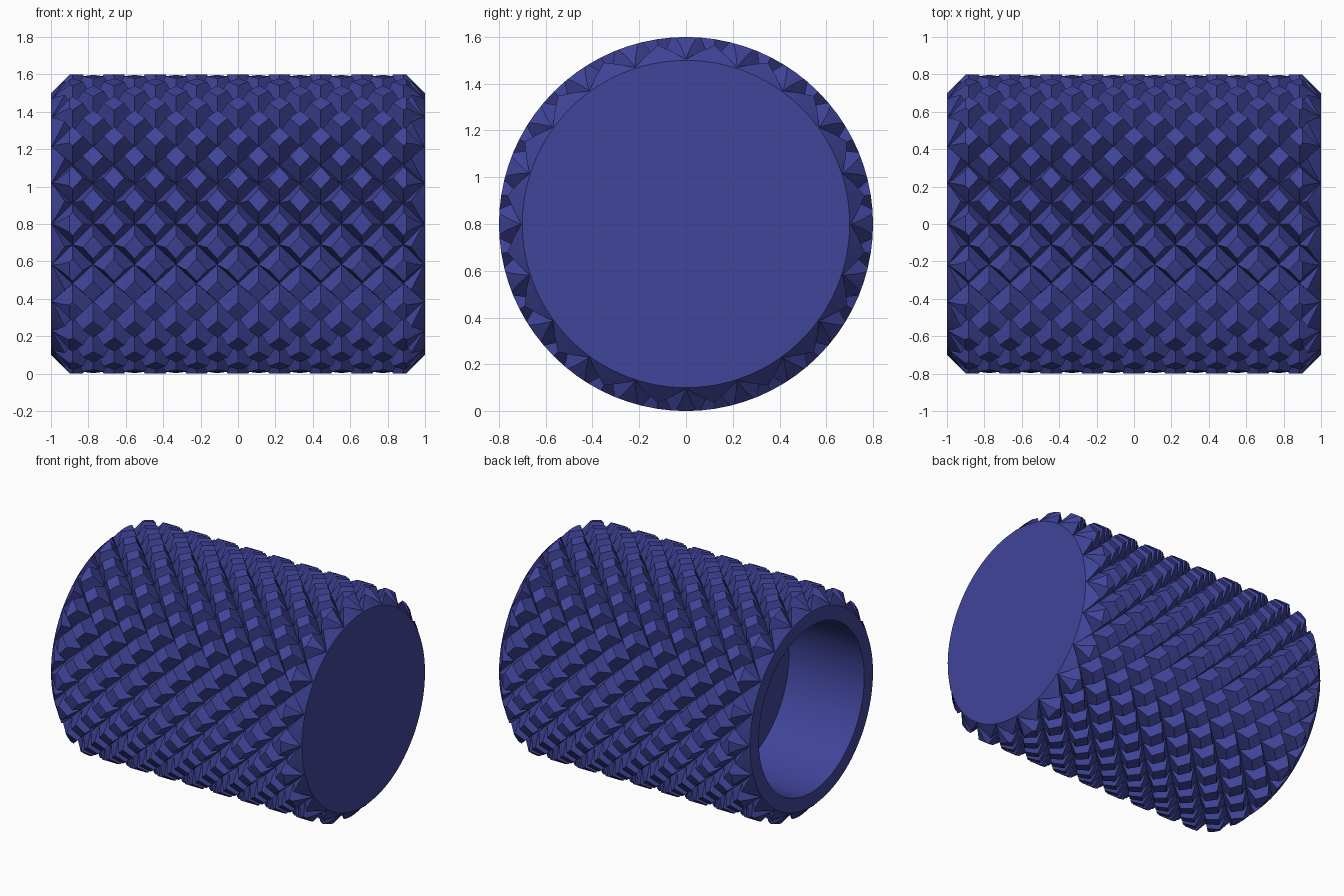
import bpy, bmesh, math

if "Cube" in bpy.data.objects:
    bpy.data.objects.remove(bpy.data.objects["Cube"])

AXIS_Z = 0.8           # height of the barrel axis
TOP, VALLEY = 0.8, 0.702
STEP = 0.0553          # quarter of the knurl pitch along the axis
ROUND = 80             # four columns per tooth, twenty teeth around
HALF = 20              # rows either side of the middle

blue = bpy.data.materials.new("navy blue")
blue.diffuse_color = (0.051, 0.058, 0.318, 1)
blue.use_nodes = True
blue.node_tree.nodes["Principled BSDF"].inputs["Base Color"].default_value = blue.diffuse_color


def make_object(name, bm):
    bmesh.ops.recalc_face_normals(bm, faces=bm.faces)
    mesh = bpy.data.meshes.new(name)
    bm.to_mesh(mesh)
    bm.free()
    mesh.materials.append(blue)
    obj = bpy.data.objects.new(name, mesh)
    bpy.context.collection.objects.link(obj)
    return obj


def point(x, r, angle):
    return (x, -r * math.cos(angle), AXIS_Z + r * math.sin(angle))


def knurl_phase(i, j):
    """0 and 4 are tooth centres, 2 is the groove between them."""
    return min(i % 4, -i % 4) + min(j % 4, -j % 4)


# Knurled barrel: flat-topped diamond teeth between crossing helical grooves
bm = bmesh.new()
rings = []
for i in range(-HALF, HALF + 1):
    rings.append([bm.verts.new(point(i * STEP,
                                     VALLEY if knurl_phase(i, j) == 2 else TOP,
                                     j * math.tau / ROUND))
                  for j in range(ROUND)])
for i in range(2 * HALF):
    for j in range(ROUND):
        k = (j + 1) % ROUND
        a, b, c, d = rings[i][j], rings[i + 1][j], rings[i + 1][k], rings[i][k]
        row = i - HALF
        if knurl_phase(row, j) == knurl_phase(row + 1, j + 1):
            bm.faces.new((a, b, c))
            bm.faces.new((a, c, d))
        else:
            bm.faces.new((a, b, d))
            bm.faces.new((b, c, d))
# Fan caps close the ends
for ring, x in ((rings[0], -HALF * STEP), (rings[-1], HALF * STEP)):
    centre = bm.verts.new((x, 0, AXIS_Z))
    for j in range(ROUND):
        bm.faces.new((ring[j], ring[(j + 1) % ROUND], centre))
barrel = make_object("knurled_cap", bm)

# Envelope: chamfered ends with a blind bore in the left end
profile = [(1, 0), (1, 0.7), (0.85, 0.85), (-0.85, 0.85), (-1, 0.7),
           (-1, 0.6), (-0.4, 0.6), (-0.4, 0)]
SEG = 128
bm = bmesh.new()
loops = []
for x, r in profile:
    if r == 0:
        loops.append([bm.verts.new((x, 0, AXIS_Z))] * SEG)
    else:
        loops.append([bm.verts.new(point(x, r, (s + 0.37) * math.tau / SEG))
                      for s in range(SEG)])
for p, q in zip(loops, loops[1:]):
    for s in range(SEG):
        t = (s + 1) % SEG
        corners = list(dict.fromkeys((p[s], p[t], q[t], q[s])))
        bm.faces.new(corners)
envelope = make_object("envelope_cutter", bm)
envelope.hide_render = True

# Trim the barrel to the envelope
trim = barrel.modifiers.new("trim", 'BOOLEAN')
trim.operation = 'INTERSECT'
trim.solver = 'EXACT'
trim.object = envelope
bpy.context.view_layer.objects.active = barrel
barrel.select_set(True)
bpy.ops.object.modifier_apply(modifier=trim.name)
bpy.data.objects.remove(envelope, do_unlink=True)
bpy.ops.object.shade_smooth_by_angle(angle=math.radians(8))
